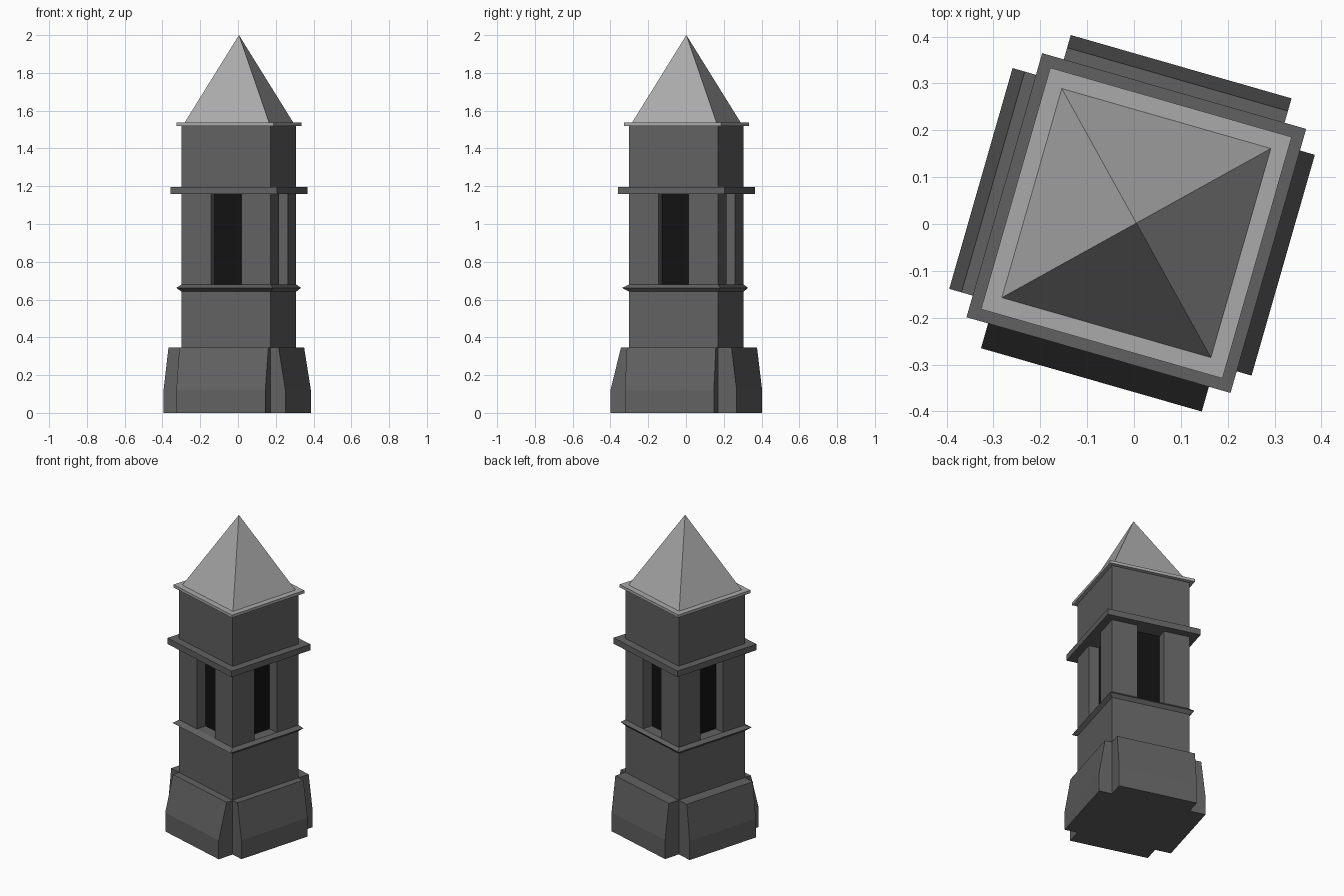
import bpy, bmesh, math
from mathutils import Matrix, Vector

if "Cube" in bpy.data.objects:
    bpy.data.objects.remove(bpy.data.objects["Cube"])

# The whole tower is turned 16 degrees clockwise
TURN = Matrix.Translation((0.005, 0.002, 0)) @ Matrix.Rotation(math.radians(-16), 4, 'Z')
B = 0.245   # half width of the shaft
W = 0.083   # half width of the openings


def material(name, v):
    m = bpy.data.materials.new(name)
    m.diffuse_color = (v, v, v, 1)
    m.use_nodes = True
    m.node_tree.nodes["Principled BSDF"].inputs["Base Color"].default_value = m.diffuse_color
    return m


STONE = material("dark_stone", 0.12)
ROOF = material("light_roof", 0.4)
BLACK = material("black_interior", 0.006)


def finish(name, bm, mat):
    bmesh.ops.remove_doubles(bm, verts=bm.verts, dist=1e-5)
    bmesh.ops.recalc_face_normals(bm, faces=bm.faces)
    bm.transform(TURN)
    me = bpy.data.meshes.new(name)
    bm.to_mesh(me)
    bm.free()
    me.materials.append(mat)
    ob = bpy.data.objects.new(name, me)
    bpy.context.collection.objects.link(ob)
    return ob


def box(name, x0, x1, y0, y1, z0, z1, mat=STONE):
    bm = bmesh.new()
    bmesh.ops.create_cube(bm, size=1)
    for v in bm.verts:
        v.co = Vector(((x0 + x1) / 2 + v.co.x * (x1 - x0),
                       (y0 + y1) / 2 + v.co.y * (y1 - y0),
                       (z0 + z1) / 2 + v.co.z * (z1 - z0)))
    return finish(name, bm, mat)


def slab(name, h, z0, z1, mat=STONE):
    return box(name, -h, h, -h, h, z0, z1, mat)


def buttress(name, quarter, out, top_out):
    # Side profile of the sloped plinth arm, extruded across the face
    bm = bmesh.new()
    prof = [(B, 0), (out, 0), (out, 0.12), (top_out, 0.345), (B, 0.345)]
    f = bm.faces.new([bm.verts.new((-B, -r, z)) for r, z in prof])
    ext = bmesh.ops.extrude_face_region(bm, geom=[f])
    moved = [g for g in ext["geom"] if isinstance(g, bmesh.types.BMVert)]
    bmesh.ops.translate(bm, verts=moved, vec=(2 * B, 0, 0))
    if f.is_valid is False or len(bm.faces) < 7:
        bm.faces.new([v for v in bm.verts if v not in moved])
    bm.transform(Matrix.Rotation(quarter * math.pi / 2, 4, 'Z'))
    return finish(name, bm, STONE)


# Plinth arms: front, right, back, left
for i, (n, out, top) in enumerate([("front", 0.348, 0.290), ("right", 0.326, 0.289),
                                   ("back", 0.347, 0.319), ("left", 0.345, 0.318)]):
    buttress("plinth_" + n, i, out, top)

# Shaft, corner posts around the dark core, upper stage
slab("lower_shaft", B, 0, 0.66)
for sx in (-1, 1):
    for sy in (-1, 1):
        x, y = sorted((sx * W, sx * B)), sorted((sy * W, sy * B))
        box("corner_post", *x, *y, 0.66, 1.16)
slab("dark_core", 0.18, 0.661, 1.159, BLACK)
slab("cornice", 0.293, 1.159, 1.197)
slab("upper_shaft", B, 1.197, 1.52)

# Pointed sill moulding: three square loops bridged
bm = bmesh.new()
loops = []
for h, front, back, z in [(B, B, B, 0.642), (0.266, 0.278, 0.263, 0.662), (B, B, B, 0.68)]:
    loops.append([bm.verts.new(p) for p in
                  [(-h, -front, z), (h, -front, z), (h, back, z), (-h, back, z)]])
for a, b in zip(loops, loops[1:]):
    for i in range(4):
        j = (i + 1) % 4
        bm.faces.new((a[i], a[j], b[j], b[i]))
bm.faces.new(loops[0])
bm.faces.new(loops[2])
finish("sill_moulding", bm, STONE)

# Roof: eave slab and pyramid
slab("eave", 0.268, 1.52, 1.538, ROOF)
bm = bmesh.new()
bmesh.ops.create_cone(bm, cap_ends=True, segments=4, radius1=0.232 * math.sqrt(2),
                      radius2=0, depth=0.462,
                      matrix=Matrix.Translation((0, 0, 1.769)) @ Matrix.Rotation(math.pi / 4, 4, 'Z'))
if abs(abs(bm.verts[:][0].co.x) - 0.232) > 0.01:
    bm.transform(Matrix.Rotation(math.pi / 4, 4, 'Z'))
finish("pyramid_roof", bm, ROOF)
